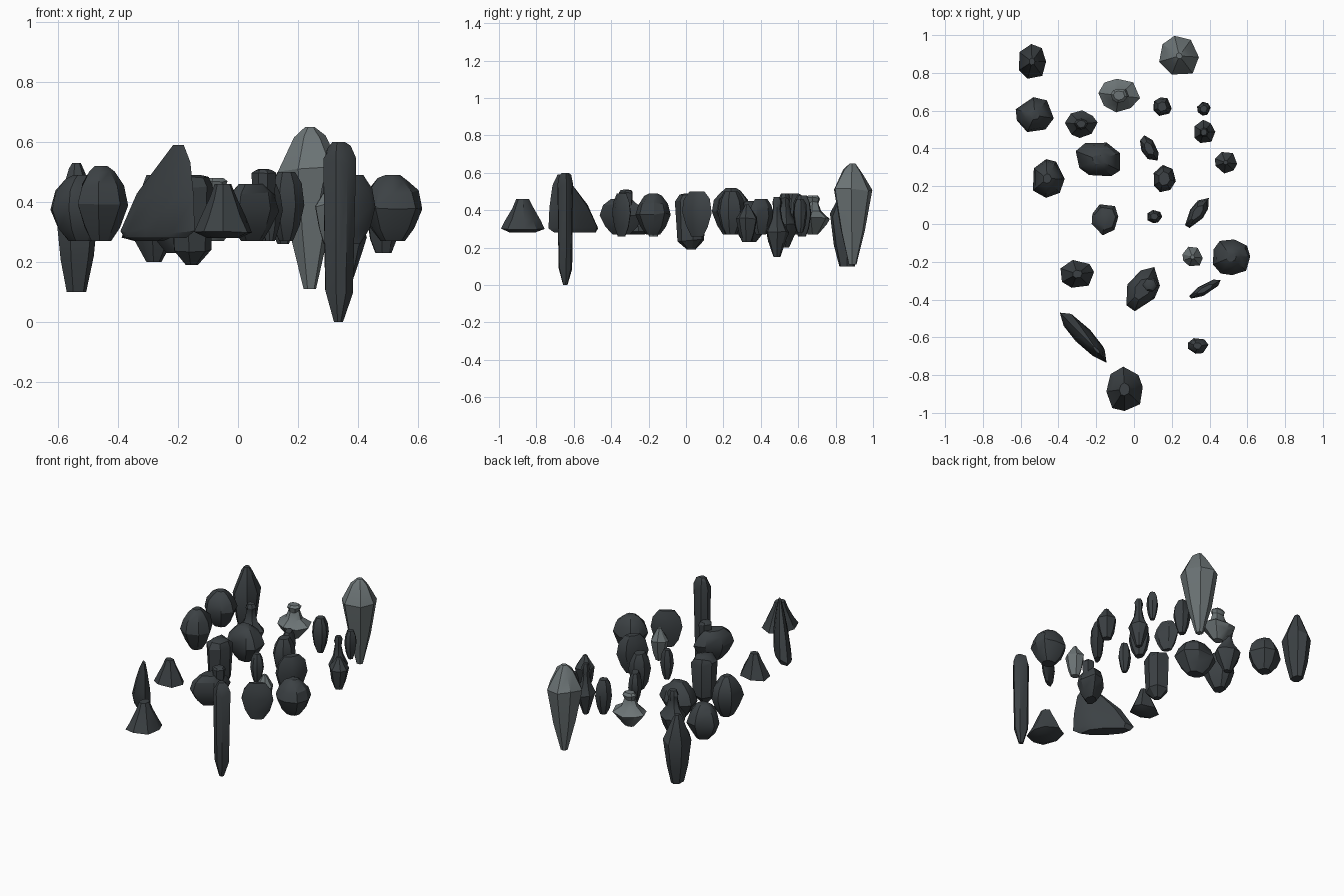
import bpy, bmesh, math, random

random.seed(7)

cube = bpy.data.objects.get("Cube")
if cube:
    bpy.data.objects.remove(cube)


def material(name, colour):
    mat = bpy.data.materials.new(name)
    mat.use_nodes = True
    mat.diffuse_color = colour
    mat.node_tree.nodes["Principled BSDF"].inputs["Base Color"].default_value = colour
    return mat


DARK = material("dark_slate", (.045, .053, .058, 1))
PALE = material("pale_slate", (.15, .175, .18, 1))

# Rock outlines: (height fraction, width fraction) from bottom to top
CRYSTAL = [(0, .2), (.35, .65), (.74, 1), (.92, .5), (1, .15)]
COLUMN = [(0, .28), (.17, .85), (.88, 1), (.96, .75), (1, .4)]
SPINDLE = [(0, .45), (.25, .75), (.64, 1), (.93, .35), (1, .2)]
FLARED = [(0, .3), (.28, .8), (.42, 1), (.62, .5), (.82, .33), (.92, .42), (1, .28)]
CONE = [(0, .55), (.1, 1), (.4, .75), (.75, .45), (1, .28)]
BULB = [(0, .4), (.2, .72), (.5, 1), (.75, .85), (.93, .5), (1, .25)]
URN = [(0, .4), (.22, .75), (.55, 1), (.82, .85), (1, .5)]
BLADE = [(0, .85), (.08, 1), (.45, .78), (.8, .45), (1, .15)]


def rock(name, outline, at, size, height, turn=0, lean=0, sides=7, mat=DARK):
    """Stack jittered rings along an outline; size is the half width and half depth."""
    low, high = height
    spokes = [(math.tau * (i + random.uniform(-.2, .2)) / sides, random.uniform(.95, 1.05))
              for i in range(sides)]
    bm = bmesh.new()
    rings = []
    for t, r in outline:
        ring = []
        for a, k in spokes:
            k *= r * random.uniform(.96, 1.04)
            wobble = random.uniform(-.03, .03) if 0 < t < 1 else 0
            ring.append(bm.verts.new((size[0] * (k * math.cos(a) + lean * t),
                                      size[1] * k * math.sin(a),
                                      low + (high - low) * (t + wobble))))
        rings.append(ring)
    for lower, upper in zip(rings, rings[1:]):
        for i in range(sides):
            j = (i + 1) % sides
            bm.faces.new((lower[i], lower[j], upper[j], upper[i]))
    bm.faces.new(rings[0][::-1])
    bm.faces.new(rings[-1])
    mesh = bpy.data.meshes.new(name)
    bm.to_mesh(mesh)
    bm.free()
    mesh.materials.append(mat)
    obj = bpy.data.objects.new(name, mesh)
    bpy.context.collection.objects.link(obj)
    obj.location = (at[0], at[1], 0)
    obj.rotation_euler.z = math.radians(turn)
    bpy.ops.object.select_all(action="DESELECT")
    bpy.context.view_layer.objects.active = obj
    obj.select_set(True)
    bpy.ops.object.shade_smooth_by_angle(angle=math.radians(32))


# Pale rocks
rock("pale_crystal", CRYSTAL, at=(.24, .89), size=(.11, .11), height=(.11, .65), mat=PALE)
rock("pale_flared_rock", FLARED, at=(-.08, .68), size=(.107, .09), height=(.27, .48), sides=8, mat=PALE)
rock("pale_small_rock", SPINDLE, at=(.31, -.175), size=(.055, .055), height=(.26, .46), mat=PALE)

# Back rocks
rock("back_right_spindle", SPINDLE, at=(-.54, .86), size=(.08, .093), height=(.1, .53))
rock("back_right_boulder", BULB, at=(-.525, .575), size=(.105, .095), height=(.27, .49))
rock("back_capped_rock", FLARED, at=(-.28, .53), size=(.085, .07), height=(.2, .49), sides=8)
rock("back_small_rock", URN, at=(.15, .62), size=(.05, .053), height=(.26, .48))
rock("back_tiny_rock", URN, at=(.37, .61), size=(.038, .038), height=(.28, .46))
rock("back_left_capped_rock", FLARED, at=(.37, .485), size=(.058, .063), height=(.15, .47))

# Middle rocks
rock("middle_wide_boulder", BULB, at=(-.19, .34), size=(.125, .1), height=(.23, .45), turn=-20, sides=8)
rock("middle_right_boulder", BULB, at=(-.46, .24), size=(.09, .105), height=(.27, .52))
rock("middle_slanted_rock", URN, at=(.08, .4), size=(.075, .042), height=(.27, .46), turn=-60)
rock("middle_left_rock", SPINDLE, at=(.485, .325), size=(.058, .06), height=(.23, .43))
rock("middle_block", URN, at=(.16, .24), size=(.062, .075), height=(.27, .5))
rock("middle_tall_block", COLUMN, at=(-.155, .03), size=(.075, .085), height=(.19, .49))
rock("middle_tiny_rock", URN, at=(.107, .04), size=(.042, .035), height=(.27, .46))
rock("middle_slanted_block", URN, at=(.335, .06), size=(.095, .042), height=(.26, .5), turn=55)

# Front rocks
rock("front_left_boulder", BULB, at=(.515, -.175), size=(.105, .095), height=(.27, .49), sides=9)
rock("front_right_cone", CONE, at=(-.3, -.265), size=(.09, .075), height=(.27, .43))
rock("front_horned_rock", URN, at=(.045, -.345), size=(.125, .08), height=(.27, .46), turn=60)
rock("front_horn", COLUMN, at=(.085, -.32), size=(.042, .04), height=(.38, .51), sides=6)
rock("front_left_shard", URN, at=(.375, -.345), size=(.095, .027), height=(.26, .49), turn=30)
rock("front_right_blade", BLADE, at=(-.27, -.59), size=(.175, .05), height=(.28, .59), turn=-47, lean=.6, sides=8)
rock("front_tall_column", COLUMN, at=(.335, -.645), size=(.057, .044), height=(0, .6))
rock("front_cone", CONE, at=(-.05, -.875), size=(.1, .125), height=(.28, .46), sides=8)
